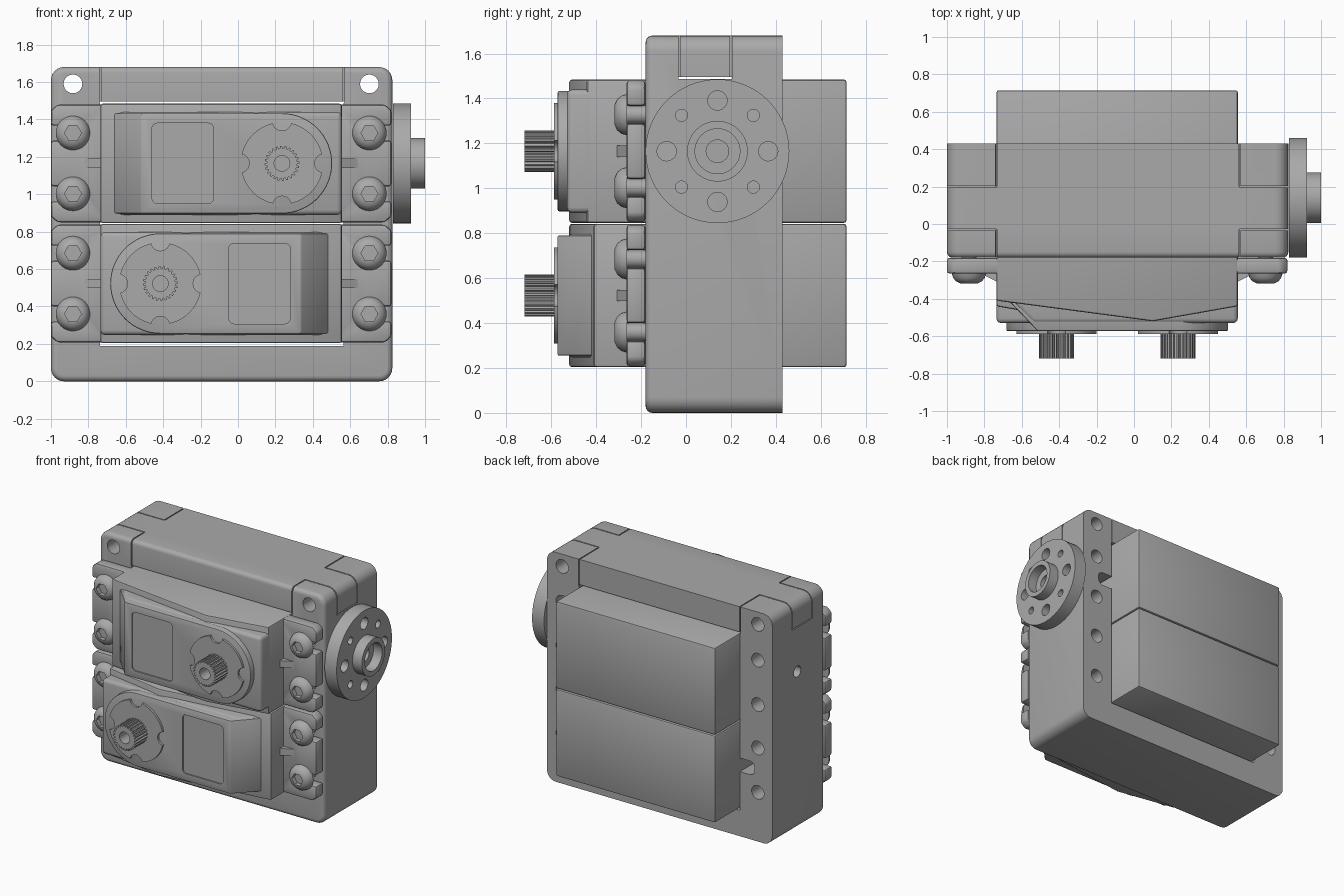
import bpy, bmesh
from math import sin, cos, pi, radians
from mathutils import Matrix, Vector

cube = bpy.data.objects.get("Cube")
if cube:
    bpy.data.objects.remove(cube)

grey = bpy.data.materials.new("mid_grey")
grey.use_nodes = True
tone = (0.4, 0.4, 0.4, 1)
grey.diffuse_color = tone
grey.node_tree.nodes["Principled BSDF"].inputs["Base Color"].default_value = tone
parts = []


def finish(name, bm):
    bmesh.ops.recalc_face_normals(bm, faces=bm.faces)
    mesh = bpy.data.meshes.new(name)
    bm.to_mesh(mesh)
    bm.free()
    mesh.materials.append(grey)
    ob = bpy.data.objects.new(name, mesh)
    bpy.context.collection.objects.link(ob)
    parts.append(ob)
    return ob


def prism(name, pts, axis, a, b):
    """Extrude a 2D outline along an axis from a to b."""
    place = {"x": lambda p, t: (t, p[0], p[1]),
             "y": lambda p, t: (p[0], t, p[1]),
             "z": lambda p, t: (p[0], p[1], t)}[axis]
    bm = bmesh.new()
    lo = [bm.verts.new(place(p, a)) for p in pts]
    hi = [bm.verts.new(place(p, b)) for p in pts]
    bm.faces.new(lo)
    bm.faces.new(hi)
    n = len(pts)
    for i in range(n):
        j = (i + 1) % n
        bm.faces.new((lo[i], lo[j], hi[j], hi[i]))
    return finish(name, bm)


def lathe(name, profile, closed=False, steps=40):
    """Revolve (radius, y) points about the y axis."""
    bm = bmesh.new()
    vs = [bm.verts.new((r, y, 0)) for r, y in profile]
    es = [bm.edges.new(p) for p in zip(vs, vs[1:])]
    if closed:
        es.append(bm.edges.new((vs[-1], vs[0])))
    bmesh.ops.spin(bm, geom=vs + es, cent=(0, 0, 0), axis=(0, 1, 0),
                   angle=2 * pi, steps=steps, use_duplicate=False)
    bmesh.ops.remove_doubles(bm, verts=bm.verts, dist=1e-5)
    return finish(name, bm)


def arc(cx, cy, r, a0, a1, n):
    return [(cx + r * cos(radians(a0 + (a1 - a0) * i / n)),
             cy + r * sin(radians(a0 + (a1 - a0) * i / n))) for i in range(n + 1)]


def circle(cx, cy, r, n=24):
    return arc(cx, cy, r, 0, 360, n)[:-1]


def rect(x0, x1, y0, y1, r=0):
    if not r:
        return [(x0, y0), (x1, y0), (x1, y1), (x0, y1)]
    return (arc(x1 - r, y1 - r, r, 0, 90, 6) + arc(x0 + r, y1 - r, r, 90, 180, 6)
            + arc(x0 + r, y0 + r, r, 180, 270, 6) + arc(x1 - r, y0 + r, r, 270, 360, 6))


def apply_mod(ob, kind, **settings):
    mod = ob.modifiers.new(kind, kind)
    for key, value in settings.items():
        setattr(mod, key, value)
    bpy.context.view_layer.objects.active = ob
    bpy.ops.object.modifier_apply(modifier=mod.name)


def cut(ob, pts, axis, a, b):
    cutter = prism("cutter", pts, axis, a, b)
    cutter.hide_render = True
    apply_mod(ob, "BOOLEAN", operation="DIFFERENCE", solver="EXACT", object=cutter)
    parts.remove(cutter)
    bpy.data.objects.remove(cutter)


def soften(ob, width, segments=2):
    apply_mod(ob, "BEVEL", width=width, segments=segments,
              limit_method="ANGLE", angle_limit=radians(40))
    return ob


# Housing frame with a rounded front rim
L, R, F, B, H = -1.0, 0.825, -0.18, 0.43, 1.68
IN_L, IN_R = -0.737, 0.565
AXLE_Y, AXLE_Z = 0.14, 1.165
SERVO_X, SERVO_Z = -0.09, (0.5225, 1.165)
BOLT_U, BOLT_W = 0.7925, 0.1625

housing = prism("housing", rect(L, R, 0, H, 0.07), "y", F, B)
bm = bmesh.new()
bm.from_mesh(housing.data)
rim = [e for e in bm.edges if all(v.co.y < F + 0.001 for v in e.verts)]
bmesh.ops.bevel(bm, geom=rim, offset=0.03, segments=4, profile=0.5, affect="EDGES")
bm.to_mesh(housing.data)
bm.free()
cut(housing, rect(IN_L, IN_R, 0.19, 1.495), "y", -1, 1)

# Flange holes, axle hole and cable notches
for side in (-1, 1):
    x = SERVO_X + side * BOLT_U
    for z in [1.59] + [c + s * BOLT_W for c in SERVO_Z for s in (-1, 1)]:
        cut(housing, circle(x, z, 0.05), "y", -1, 1)
cut(housing, circle(AXLE_Y, AXLE_Z, 0.04), "x", -1.2, -0.7)
for x, z in ((IN_R, SERVO_Z[1]), (IN_L, SERVO_Z[0])):
    cut(housing, rect(x - 0.12, x + 0.12, z - 0.05, z + 0.05, 0.04), "y", 0.2, 1)

# Seams around the four top corner blocks
g = 0.004
for inner, outer in ((IN_L, L - 0.1), (IN_R, R + 0.1)):
    x0, x1 = sorted((inner, outer))
    for y, end in ((-0.03, -1), (0.2, 1)):
        cut(housing, rect(x0, x1, y - g, y + g), "z", 1.487, 2)
        y0, y1 = sorted((y, end))
        cut(housing, rect(inner - g, inner + g, y0, y1), "z", 1.487, 2)
    cut(housing, rect(x0, x1, -0.03, 0.2), "z", 1.487, 1.495)

# Output horn on the side
horn = lathe("output_horn", [(0.05, 0.828), (0.05, 0.93), (0.1, 0.93), (0.1, 1.0),
                             (0.135, 1.0), (0.135, 0.925), (0.32, 0.925), (0.32, 0.828)],
             closed=True, steps=64)
horn.data.transform(Matrix.Translation((0, AXLE_Y, AXLE_Z)) @ Matrix.Rotation(-pi / 2, 4, "Z"))
for i in range(8):
    a = i * pi / 4
    cut(horn, circle(AXLE_Y + 0.226 * cos(a), AXLE_Z + 0.226 * sin(a),
                     0.027 if i % 2 else 0.043), "x", 0.7, 1.1)


def make_servo(label, centre_z, turn):
    """One servo, drawn around its own centre and then turned into place."""
    start = len(parts)
    SHAFT = 0.325

    # Case with sloping shoulders
    soften(prism(label + "_case", [(-0.645, 0.715), (0.645, 0.715), (0.645, -0.44),
                                   (0.19, -0.52), (-0.645, -0.41)], "z", -0.319, 0.319), 0.012)
    soften(prism(label + "_lid", [(-0.57, -0.3), (-0.57, -0.41), (-0.45, -0.53), (0.645, -0.53),
                                  (0.645, -0.3)], "z", -0.275, 0.275), 0.025, 3)

    # Raised cover with one ramp end, one round end and a recessed label panel
    cover = prism(label + "_cover", [(-0.5, 0.268), (-0.5, -0.268)]
                  + arc(SHAFT, 0, 0.268, -90, 90, 32), "y", -0.572, -0.41)
    for v in cover.data.vertices:
        if v.co.x < -0.3:
            v.co.x = -0.58 - (v.co.y + 0.41) * 0.95
    soften(cover, 0.008)
    cut(cover, rect(-0.37, -0.04, -0.215, 0.215, 0.03), "y", -0.7, -0.562)

    # Notched bearing cap and splined shaft
    cap = prism(label + "_bearing_cap", circle(SHAFT, 0, 0.22, 48), "y", -0.588, -0.55)
    for i in range(4):
        a = i * pi / 2
        cut(cap, circle(SHAFT + 0.225 * cos(a), 0.225 * sin(a), 0.05), "y", -0.7, -0.5)
    teeth = [(SHAFT + r * cos(2 * pi * (i + k) / 24), r * sin(2 * pi * (i + k) / 24))
             for i in range(24) for k, r in ((0, 0.093), (0.4, 0.093), (0.55, 0.08), (0.85, 0.08))]
    shaft = prism(label + "_spline_shaft", teeth, "y", -0.72, -0.56)
    cut(shaft, circle(SHAFT, 0, 0.042), "y", -1, -0.62)

    # Mounting ears with open slots, gussets and socket bolts
    half = [(0.6, 0.315), (0.875, 0.315), (0.91, 0.285), (0.91, 0.2025), (0.78, 0.2025),
            (0.755, 0.1625), (0.78, 0.1225), (0.91, 0.1225)]
    outline = half + [(u, -w) for u, w in reversed(half)]
    for side, word in ((1, "_left"), (-1, "_right")):
        soften(prism(label + word + "_ear", [(side * u, w) for u, w in outline],
                     "y", -0.265, -0.181), 0.014)
        prism(label + word + "_gusset", [(side * 0.63, -0.315), (side * 0.74, -0.26),
                                         (side * 0.63, -0.26)], "z", -0.025, 0.025)
        for w in (-BOLT_W, BOLT_W):
            bolt = lathe(label + word + "_bolt",
                         [(0, -0.318), (0.045, -0.318), (0.07, -0.306), (0.085, -0.287),
                          (0.092, -0.262), (0.04, -0.262), (0.04, -0.1), (0, -0.1)], steps=32)
            cut(bolt, circle(0, 0, 0.045, 6), "y", -0.5, -0.285)
            bolt.data.transform(Matrix.Translation((side * BOLT_U, 0, w)))

    place = Matrix.Translation((SERVO_X, 0, centre_z)) @ Matrix.Rotation(turn, 4, "Y")
    for ob in parts[start:]:
        ob.data.transform(place)


make_servo("lower_servo", SERVO_Z[0], pi)
make_servo("upper_servo", SERVO_Z[1], 0)

# Smooth curved surfaces, keep hard edges
bpy.ops.object.select_all(action="DESELECT")
for ob in parts:
    ob.select_set(True)
bpy.context.view_layer.objects.active = housing
bpy.ops.object.shade_smooth_by_angle(angle=radians(30))
